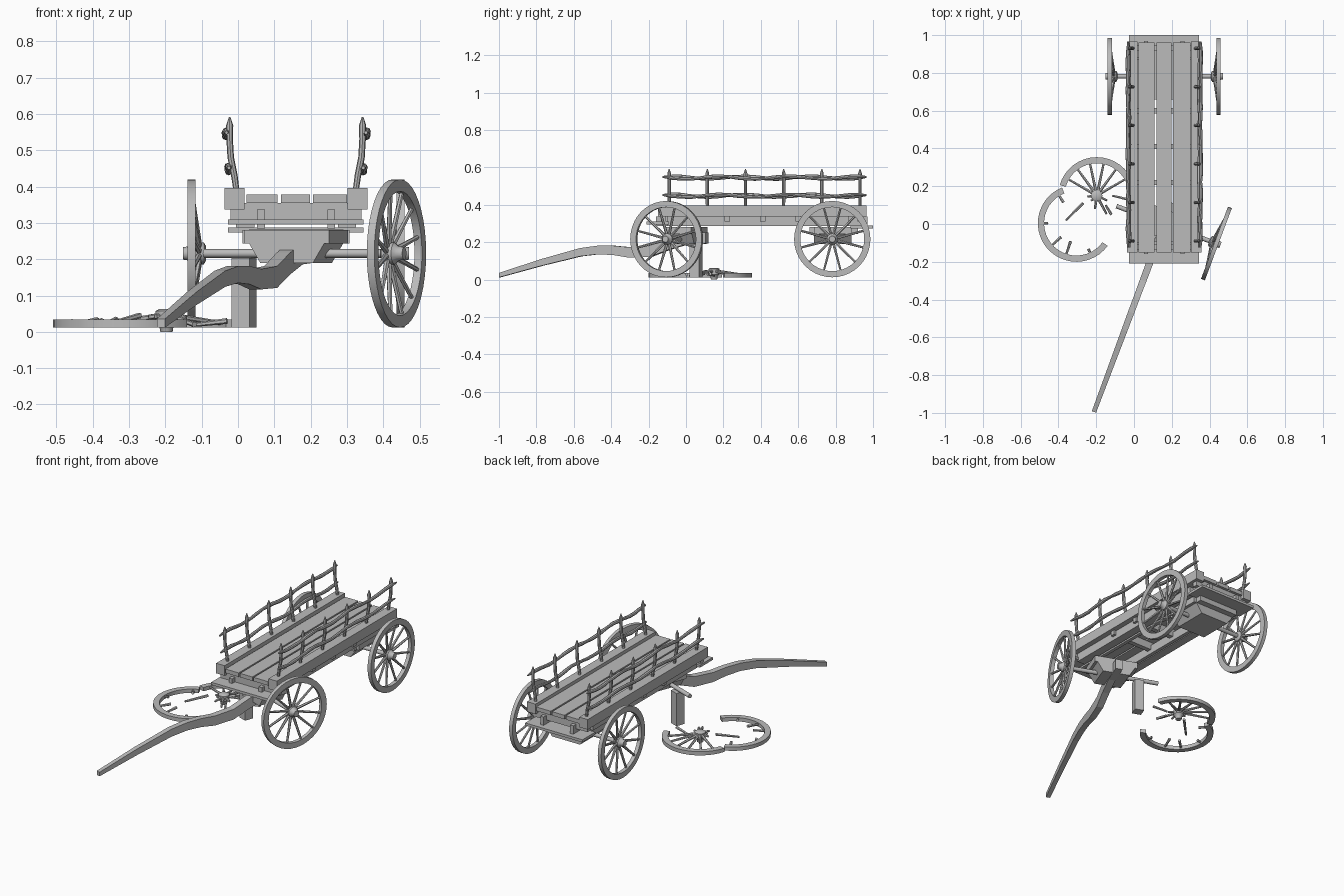
import bpy, bmesh, math, random
from math import cos, sin, pi, radians
from mathutils import Vector, Matrix

if "Cube" in bpy.data.objects:
    bpy.data.objects.remove(bpy.data.objects["Cube"], do_unlink=True)
random.seed(4)

wood = bpy.data.materials.new("grey_wood")
wood.use_nodes = True
GREY = (0.5, 0.5, 0.5, 1)
wood.diffuse_color = GREY
wood.node_tree.nodes["Principled BSDF"].inputs["Base Color"].default_value = GREY

MID = 0.16                                   # centre line of the wagon
PIVOT = Matrix.Translation((MID, 0, 0)) @ Matrix.Rotation(radians(-20.5), 4, 'Z')
I4 = Matrix.Identity(4)


def finish(name, bm, matrix=I4, smooth=False):
    bmesh.ops.recalc_face_normals(bm, faces=bm.faces)
    mesh = bpy.data.meshes.new(name)
    bm.to_mesh(mesh)
    bm.free()
    mesh.materials.append(wood)
    ob = bpy.data.objects.new(name, mesh)
    ob.matrix_world = matrix
    bpy.context.collection.objects.link(ob)
    if smooth:
        bpy.ops.object.select_all(action='DESELECT')
        ob.select_set(True)
        bpy.context.view_layer.objects.active = ob
        bpy.ops.object.shade_smooth_by_angle(angle=radians(40))


def loft(bm, rings, closed=False):
    loops = [[bm.verts.new(p) for p in ring] for ring in rings]
    n = len(loops[0])
    for a, b in zip(loops, loops[1:] + (loops[:1] if closed else [])):
        for i in range(n):
            bm.faces.new((a[i], a[(i + 1) % n], b[(i + 1) % n], b[i]))
    if not closed:
        bm.faces.new(loops[0])
        bm.faces.new(loops[-1])


def tube(bm, pts, radii, n=8):
    pts = [Vector(p) for p in pts]
    rings = []
    for i, p in enumerate(pts):
        t = (pts[min(i + 1, len(pts) - 1)] - pts[max(i - 1, 0)]).normalized()
        u = t.orthogonal() if abs(t.y) > 0.9 else t.cross(Vector((0, 1, 0)))
        u.normalize()
        v = t.cross(u)
        rings.append([p + radii[i] * (u * cos(k * 2 * pi / n) + v * sin(k * 2 * pi / n))
                      for k in range(n)])
    loft(bm, rings)


def box(name, x, y, z, matrix=I4):
    bm = bmesh.new()
    loft(bm, [[(x[0], yy, z[0]), (x[1], yy, z[0]), (x[1], yy, z[1]), (x[0], yy, z[1])] for yy in y])
    finish(name, bm, matrix)


def rim(bm, start, end, r=0.204, w=0.033, h=0.011):
    full = end - start >= 360
    steps = max(4, round((end - start) / 9))
    rings = []
    for i in range(steps if full else steps + 1):
        a = radians(start + (end - start) * i / steps)
        rings.append([(q * cos(a), q * sin(a), zz) for q, zz in
                      ((r, -h), (r, h), (r - w, h), (r - w, -h))])
    loft(bm, rings, full)


def spoke(bm, angle, r0=0.015, r1=0.175):
    a = radians(angle)
    pts = [(r * cos(a), r * sin(a), 0.024 * (1 - r / 0.18)) for r in (r0, (r0 + r1) / 2, r1)]
    tube(bm, pts, (0.0085, 0.007, 0.006), 6)


def hub(bm):
    tube(bm, [(0, 0, z) for z in (-0.023, -0.005, 0.005, 0.034, 0.04)],
         (0.017, 0.02, 0.03, 0.03, 0.02), 14)


def wheel(name, matrix):
    bm = bmesh.new()
    rim(bm, 0, 360)
    hub(bm)
    for i in range(12):
        spoke(bm, i * 30 + 15)
    finish(name, bm, matrix, True)


def side_mount(x, y, turn):
    return Matrix.Translation((x, y, 0.216)) @ Matrix.Rotation(radians(turn), 4, 'Y')


# Wheels still mounted
wheel("rear_right_wheel", side_mount(-0.128, 0.782, 90))
wheel("rear_left_wheel", side_mount(0.448, 0.782, -90))
wheel("front_left_wheel", PIVOT @ side_mount(0.295, 0, -90))

# Broken wheel lying on the ground in two pieces
bm = bmesh.new()
rim(bm, 16, 164)
hub(bm)
for a in range(30, 160, 24):
    spoke(bm, a)
for a, length in ((185, 0.05), (222, 0.04), (262, 0.07), (298, 0.11), (335, 0.06)):
    spoke(bm, a, 0.015, length)
finish("broken_wheel_hub_half", bm, Matrix.Translation((-0.197, 0.15, 0.023)), True)

bm = bmesh.new()
rim(bm, 112, 324)
for a, length in ((122, 0.13), (180, 0.15), (222, 0.11), (252, 0.1), (295, 0.15)):
    spoke(bm, a, length, 0.18)
finish("broken_wheel_rim_half", bm, Matrix.Translation((-0.305, 0.004, 0.023)), True)

bm = bmesh.new()
for p, q in (((-0.36, 0.02, 0.02), (-0.27, 0.11, 0.045)),
             ((-0.115, 0.15, 0.02), (-0.03, 0.13, 0.03)),
             ((-0.15, 0.1, 0.03), (-0.12, 0.05, 0.02))):
    tube(bm, (p, q), (0.006, 0.008), 6)
finish("loose_spokes", bm, I4, True)

# Axles
for name, m, x0, x1 in (("rear_axle", Matrix.Translation((MID, 0.782, 0.216)), -0.29, 0.29),
                        ("front_axle", PIVOT @ Matrix.Translation((0, 0, 0.216)), -0.27, 0.295)):
    bm = bmesh.new()
    tube(bm, ((x0, 0, 0), (x1, 0, 0)), (0.012, 0.012), 12)
    finish(name, bm, m, True)


# Tapered bolsters above the axles
def bolster(name, matrix, half, depth):
    profile = ((-half, 0.28), (half, 0.28), (half, 0.243), (half * 0.88, 0.243), (half * 0.62, 0.19),
               (-half * 0.62, 0.19), (-half * 0.88, 0.243), (-half, 0.243))
    bm = bmesh.new()
    loft(bm, [[(x, y, z) for x, z in profile] for y in (-depth, depth)])
    finish(name, bm, matrix)


bolster("front_bolster", PIVOT, 0.125, 0.075)
bolster("rear_bolster", Matrix.Translation((MID, 0.785, 0)), 0.147, 0.1)
box("rear_bolster_plate", (0.03, 0.29), (0.66, 0.92), (0.243, 0.282))

# Bent drawbar: distance along, centre height, half height, half width
bar = ((-1.062, 0.024, 0.012, 0.012), (-0.82, 0.092, 0.018, 0.014), (-0.6, 0.146, 0.022, 0.016),
       (-0.5, 0.158, 0.023, 0.017), (-0.41, 0.156, 0.025, 0.017), (-0.32, 0.145, 0.028, 0.018),
       (-0.2, 0.151, 0.03, 0.019), (-0.1, 0.188, 0.03, 0.02), (0.0, 0.216, 0.03, 0.02),
       (0.12, 0.222, 0.03, 0.02))
bm = bmesh.new()
loft(bm, [[(-w, s, z - h), (w, s, z - h), (w, s, z + h), (-w, s, z + h)] for s, z, h, w in bar])
finish("drawbar", bm, PIVOT)

# Prop post under the bare axle end
box("prop_post", (-0.18, -0.127), (-0.0265, 0.0265), (0.012, 0.204), PIVOT)

# Bed: planks, side rails, beams below
for i, (a, b) in enumerate(((0.023, 0.109), (0.118, 0.198), (0.207, 0.3))):
    box(f"floor_plank_{i + 1}", (a, b), (-0.15, 0.96), (0.355, 0.378))
for side, s in (("right", -1), ("left", 1)):
    def span(a, b):
        return sorted((MID + s * a, MID + s * b))
    box(f"{side}_side_rail", span(0.142, 0.197), (-0.15, 0.965), (0.337, 0.396))
    box(f"{side}_long_beam", span(0.115, 0.165), (-0.1, 0.87), (0.287, 0.345))
    box(f"{side}_inner_runner", span(0.086, 0.107), (-0.16, 0.97), (0.285, 0.337))
for i, y in enumerate((-0.12, 0.22, 0.41, 0.6, 0.93)):
    box(f"cross_beam_{i + 1}", (-0.02, 0.34), (y - 0.014, y + 0.014), (0.31, 0.355))
box("front_end_board", (-0.027, 0.345), (-0.21, -0.09), (0.295, 0.31))
box("rear_end_board", (-0.027, 0.345), (0.88, 1.0), (0.273, 0.288))

# Side fences: bowed pointed stakes with wavy poles
for side, s in (("right", -1), ("left", 1)):
    bm = bmesh.new()
    for i in range(6):
        y = -0.09 + i * 0.204
        tube(bm, [(MID + s * d, y, z) for d, z in
                  ((0.163, 0.38), (0.17, 0.43), (0.18, 0.48), (0.183, 0.53), (0.183, 0.568), (0.183, 0.592))],
             (0.008, 0.009, 0.009, 0.009, 0.01, 0.002))
    finish(f"{side}_fence_stakes", bm, I4, True)
    for level, z, d in (("lower", 0.448, 0.186), ("upper", 0.545, 0.193)):
        bm = bmesh.new()
        n = 22
        pts = [(MID + s * (d + random.uniform(-0.002, 0.002)), -0.125 + 1.09 * i / n,
                z + 0.007 * cos(i * 0.85 + s)) for i in range(n + 1)]
        tube(bm, pts, [0.005] + [random.uniform(0.008, 0.011) for _ in range(n - 1)] + [0.004])
        finish(f"{side}_fence_{level}_pole", bm, I4, True)
